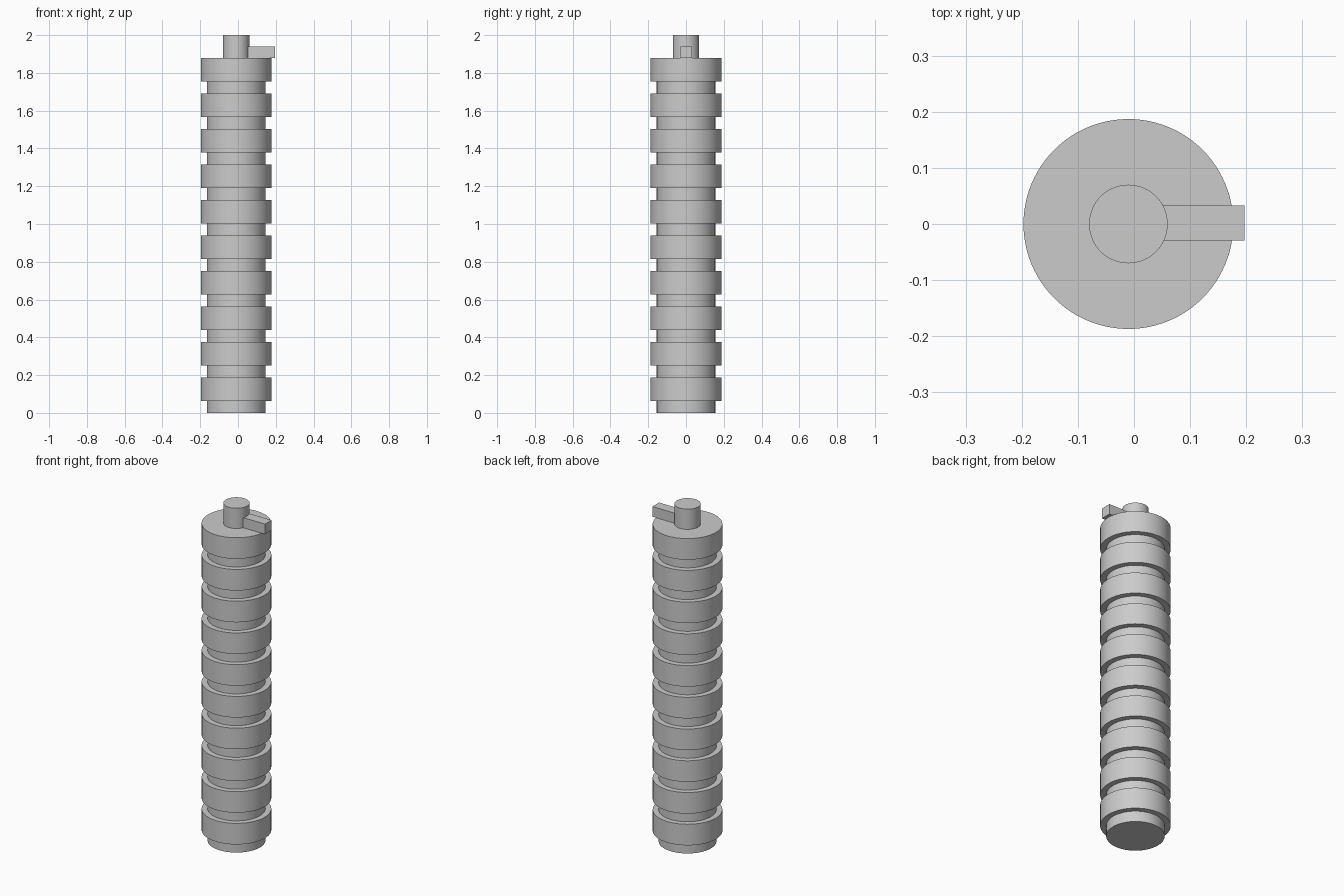
import bpy
import math

old = bpy.data.objects.get("Cube")
if old:
    bpy.data.objects.remove(old, do_unlink=True)

AXIS_X = -0.01
RINGS = 10
PITCH = 0.188
RING_HEIGHT = 0.125
TOP = RINGS * PITCH

grey = bpy.data.materials.new("light grey")
grey.use_nodes = True
colour = (0.6, 0.6, 0.6, 1)
grey.diffuse_color = colour
grey.node_tree.nodes["Principled BSDF"].inputs["Base Color"].default_value = colour


def lathe(name, profile, sides=96):
    """Revolve (radius, height) points around the vertical axis, capped at both ends."""
    verts, faces = [], []
    for radius, z in profile:
        for i in range(sides):
            a = math.tau * i / sides
            verts.append((radius * math.cos(a), radius * math.sin(a), z))
    for row in range(len(profile) - 1):
        for i in range(sides):
            j = (i + 1) % sides
            low, high = row * sides, (row + 1) * sides
            faces.append((low + i, low + j, high + j, high + i))
    faces.append(tuple(reversed(range(sides))))
    last = (len(profile) - 1) * sides
    faces.append(tuple(range(last, last + sides)))
    mesh = bpy.data.meshes.new(name)
    mesh.from_pydata(verts, [], faces)
    mesh.materials.append(grey)
    obj = bpy.data.objects.new(name, mesh)
    obj.location.x = AXIS_X
    bpy.context.collection.objects.link(obj)
    bpy.ops.object.select_all(action="DESELECT")
    obj.select_set(True)
    bpy.context.view_layer.objects.active = obj
    bpy.ops.object.shade_smooth_by_angle(angle=math.radians(30))
    return obj


# Ribbed body: a narrow neck below each wide ring
profile = []
for n in range(RINGS):
    top = (n + 1) * PITCH
    bottom = top - RING_HEIGHT
    profile += [(0.155, n * PITCH), (0.155, bottom), (0.187, bottom), (0.187, top)]
lathe("ribbed_body", profile)

# Round stem on top
lathe("top_stem", [(0.07, TOP - 0.01), (0.07, 2.0)])

# Side key running from the stem past the rim
start, end = AXIS_X, 0.197
bpy.ops.mesh.primitive_cube_add(size=1, location=((start + end) / 2, 0.002, TOP + 0.03))
key = bpy.context.object
key.name = "side_key"
key.scale = (end - start, 0.062, 0.06)
bpy.ops.object.transform_apply(location=False, rotation=False, scale=True)
key.data.materials.append(grey)
